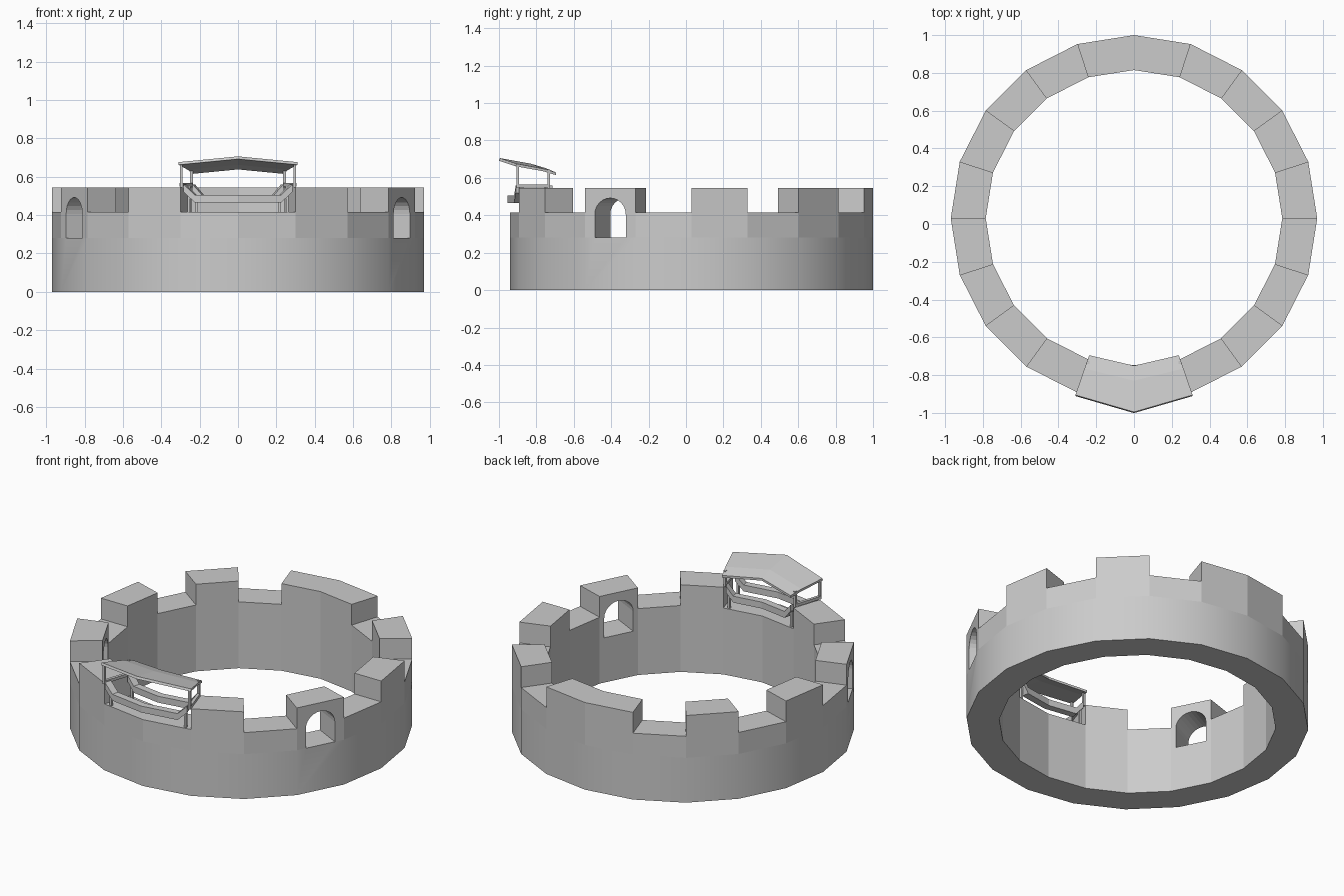
import bpy, bmesh, math
from mathutils import Vector, Matrix

if "Cube" in bpy.data.objects:
    bpy.data.objects.remove(bpy.data.objects["Cube"])

N, CY, RO, RI = 20, 0.03, 0.97, 0.785
LOW, HIGH, BAND = 0.415, 0.545, 0.28


def corner(i, r, z):
    """Ring corner i, counted from the front centre towards +x."""
    a = i * 2 * math.pi / N
    return Vector((r * math.sin(a), CY - r * math.cos(a), z))


def finish(bm, name):
    bmesh.ops.recalc_face_normals(bm, faces=bm.faces)
    me = bpy.data.meshes.new(name)
    bm.to_mesh(me)
    bm.free()
    ob = bpy.data.objects.new(name, me)
    bpy.context.collection.objects.link(ob)
    return ob


def loft(name, rings):
    """Closed solid through a list of equal-length point loops."""
    bm = bmesh.new()
    vs = [[bm.verts.new(p) for p in ring] for ring in rings]
    n = len(vs[0])
    for a, b in zip(vs, vs[1:]):
        for k in range(n):
            bm.faces.new((a[k], a[(k + 1) % n], b[(k + 1) % n], b[k]))
    bm.faces.new(vs[0])
    bm.faces.new(vs[-1])
    return finish(bm, name)


def beam(name, p, q, w):
    """Square bar between two points."""
    p, q = Vector(p), Vector(q)
    rot = (q - p).to_track_quat('Z', 'Y')
    sq = [Vector((x * w / 2, y * w / 2, 0)) for x, y in ((-1, -1), (1, -1), (1, 1), (-1, 1))]
    return loft(name, [[e + rot @ s for s in sq] for e in (p, q)])


# Ring wall: smooth lower band, flat upper part, merlons extruded
bm = bmesh.new()
section = [(RI, 0), (RO, 0), (RO, BAND), (RO, LOW), (RI, LOW)]
cols = [[bm.verts.new(corner(i, r, z)) for r, z in section] for i in range(N)]
tops = {}
for i in range(N):
    a, b = cols[i], cols[(i + 1) % N]
    for k in range(5):
        m = (k + 1) % 5
        f = bm.faces.new((a[k], b[k], b[m], a[m]))
        f.smooth = (k == 1)
        if k == 3:
            tops[i] = f
high = [tops[i] for i in (1, 3, 5, 7, 9, 10, 12, 14, 16, 18)]
bmesh.ops.recalc_face_normals(bm, faces=bm.faces)
ext = bmesh.ops.extrude_face_region(bm, geom=high)
bmesh.ops.translate(bm, vec=(0, 0, HIGH - LOW),
                    verts=[g for g in ext['geom'] if isinstance(g, bmesh.types.BMVert)])
bmesh.ops.delete(bm, geom=[f for f in high if f.is_valid], context='FACES_ONLY')
wall = finish(bm, "castle_wall")

# Arched openings through one merlon on each side
arch = [(-0.093, BAND), (0.093, BAND)]
arch += [(0.093 * math.cos(t * math.pi / 12), 0.405 + 0.087 * math.sin(t * math.pi / 12)) for t in range(13)]
for side in (-1, 1):
    a = side * 3.5 * 2 * math.pi / N
    out = Vector((math.sin(a), -math.cos(a), 0))
    tan = Vector((math.cos(a), math.sin(a), 0))
    c = Vector((0, CY, 0))
    cut = loft("arch_cutter", [[c + out * r + tan * u + Vector((0, 0, z)) for u, z in arch]
                               for r in (0.65, 1.1)])
    cut.hide_render = True
    cut.hide_set(True)
    mod = wall.modifiers.new("arch", 'BOOLEAN')
    mod.operation, mod.object, mod.solver = 'DIFFERENCE', cut, 'EXACT'
bpy.context.view_layer.objects.active = wall
bpy.context.view_layer.update()
for mod in list(wall.modifiers):
    bpy.ops.object.modifier_apply(modifier=mod.name)
for o in [o for o in bpy.data.objects if o.name.startswith("arch_cutter")]:
    bpy.data.objects.remove(o)


def chord(t, r, z):
    """Point along the front wall face; t = -1..1 between the front merlons."""
    return corner(0, r, z).lerp(corner(1 if t > 0 else -1, r, z), abs(t))


# Rails spanning the front gap, ends rising onto the merlons
for name, r in (("outer_rail", 0.963), ("inner_rail", 0.80)):
    path = [(-0.93, 0.54), (-0.74, 0.485), (0, 0.485), (0.74, 0.485), (0.93, 0.54)]
    loft(name, [[chord(t, r + dr, z + dz) for dr, dz in
                 ((-0.022, -0.02), (0.022, -0.02), (0.022, 0.02), (-0.022, 0.02))]
                for t, z in path])

# Posts and side bars
for s in (-1, 1):
    o, i = (s * 0.296, -0.9), (s * 0.242, -0.733)
    beam("outer_post", (*o, 0.545), (*o, 0.668), 0.014)
    beam("inner_post", (*i, 0.545), (*i, 0.645), 0.014)
    beam("side_bar", (*o, 0.557), (*i, 0.557), 0.018)
    for r in (0.955, 0.80):
        beam("rail_leg", chord(s * 0.87, r, LOW), chord(s * 0.87, r, 0.53), 0.014)

# Bent canopy roof: outer, middle and inner edge of each cross-section
side = [(0.31, -0.905, 0.676), (0.262, -0.765, 0.65), (0.237, -0.695, 0.629)]
mid = [(0, -0.995, 0.706), (0, -0.83, 0.676), (0, -0.75, 0.652)]
rings = []
for row in ([(-x, y, z) for x, y, z in side], mid, side):
    top = [Vector(p) for p in row]
    rings.append(top + [p + Vector((0, 0.004 if k == 0 else -0.0, 0)) * -1 + Vector((0, 0, -0.014))
                        if k else p + Vector((0, -0.006, -0.014))
                        for k, p in reversed(list(enumerate(top)))])
loft("canopy_roof", rings)
